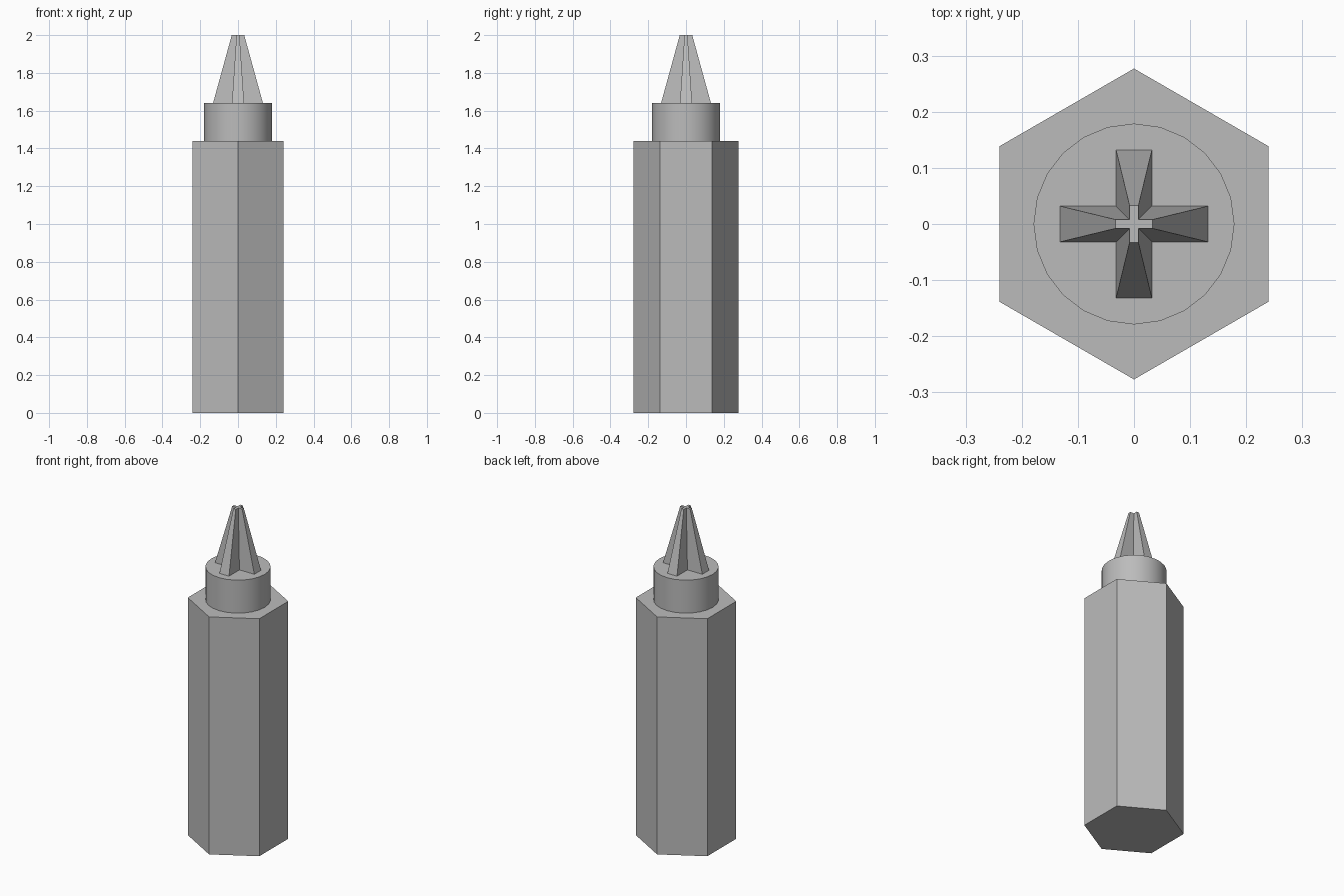
import bpy
import bmesh
import math

cube = bpy.data.objects.get("Cube")
if cube:
    bpy.data.objects.remove(cube, do_unlink=True)

# Single plain grey material
grey = bpy.data.materials.new("plain_grey")
grey.use_nodes = True
colour = (0.5, 0.5, 0.5, 1.0)
grey.diffuse_color = colour
grey.node_tree.nodes["Principled BSDF"].inputs["Base Color"].default_value = colour


def add_prism(name, sides, radius, bottom, top):
    """Upright prism with one corner pointing along y."""
    bpy.ops.mesh.primitive_cylinder_add(
        vertices=sides, radius=radius, depth=top - bottom,
        location=(0, 0, (bottom + top) / 2))
    obj = bpy.context.object
    obj.name = name
    obj.data.materials.append(grey)
    return obj


def cross_outline(arm, half_width):
    """Twelve corners of a plus shape, counter-clockwise."""
    points = []
    for quarter in range(4):
        c, s = round(math.cos(quarter * math.pi / 2)), round(math.sin(quarter * math.pi / 2))
        for x, y in ((arm, -half_width), (arm, half_width), (half_width, half_width)):
            points.append((x * c - y * s, x * s + y * c))
    return points


# Hexagonal handle
add_prism("hexagonal_handle", 6, 0.277, 0, 1.44)

# Round collar
add_prism("round_collar", 24, 0.179, 1.44, 1.64)
bpy.ops.object.shade_smooth_by_angle(angle=math.radians(30))

# Tapered cross tip
bm = bmesh.new()
lower = [bm.verts.new((x, y, 1.64)) for x, y in cross_outline(0.132, 0.032)]
upper = [bm.verts.new((x, y, 2.0)) for x, y in cross_outline(0.033, 0.008)]
bm.faces.new(lower[::-1])
bm.faces.new(upper)
for i in range(len(lower)):
    j = (i + 1) % len(lower)
    bm.faces.new((lower[i], lower[j], upper[j], upper[i]))
mesh = bpy.data.meshes.new("cross_tip")
bm.to_mesh(mesh)
bm.free()
mesh.materials.append(grey)
tip = bpy.data.objects.new("cross_tip", mesh)
bpy.context.collection.objects.link(tip)
